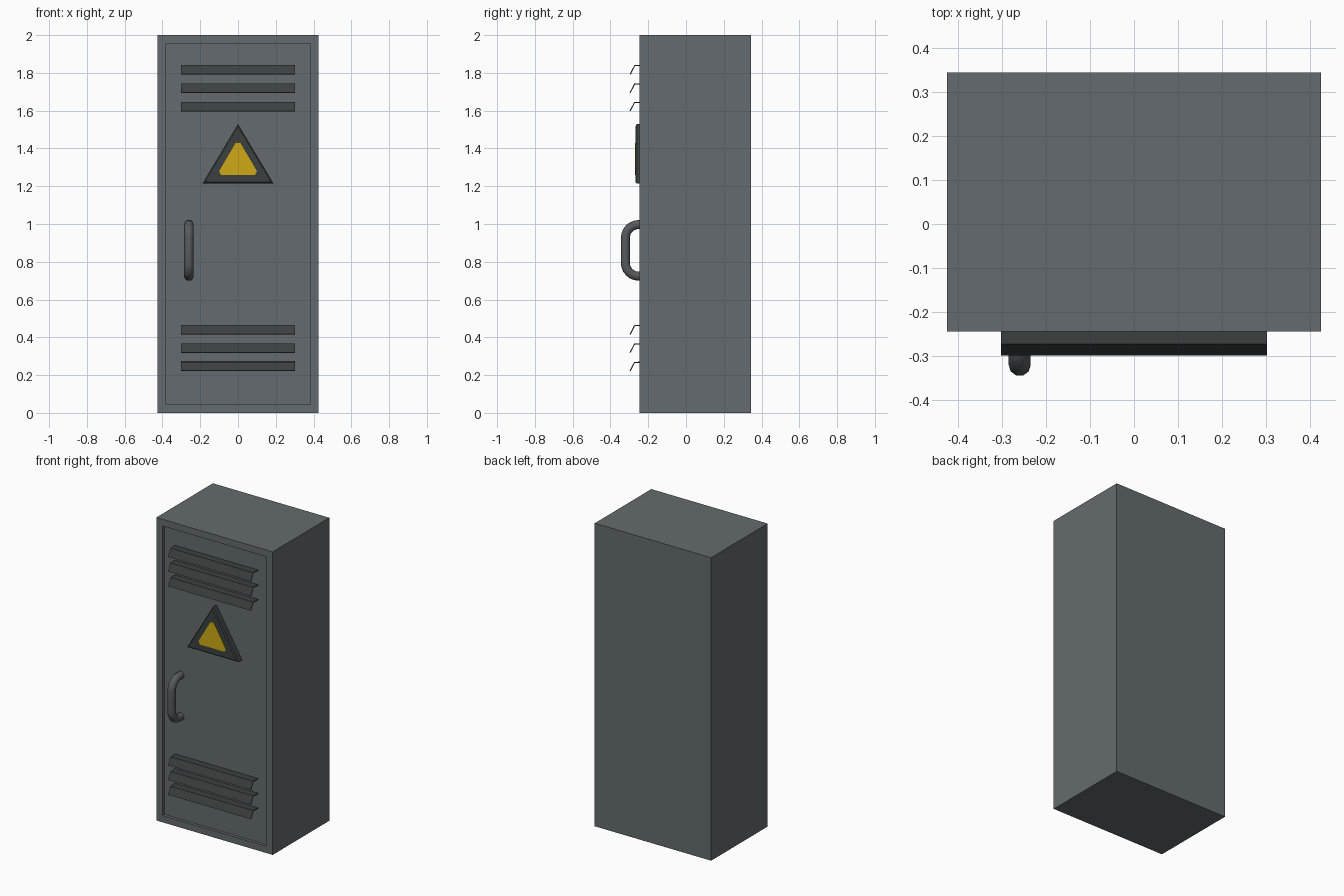
import bpy, bmesh, math
from mathutils import Vector

cube = bpy.data.objects.get("Cube")
if cube:
    bpy.data.objects.remove(cube, do_unlink=True)


def material(name, color):
    m = bpy.data.materials.new(name)
    m.use_nodes = True
    m.diffuse_color = (*color, 1)
    bsdf = m.node_tree.nodes["Principled BSDF"]
    bsdf.inputs["Base Color"].default_value = (*color, 1)
    bsdf.inputs["Roughness"].default_value = 0.6
    return m


steel = material("steel grey", (0.127, 0.147, 0.157))
dark = material("dark grey", (0.043, 0.051, 0.050))
grip = material("handle grey", (0.095, 0.105, 0.111))
yellow = material("warning yellow", (0.62, 0.40, 0.008))


def make_object(name, bm, mat):
    bmesh.ops.recalc_face_normals(bm, faces=bm.faces)
    mesh = bpy.data.meshes.new(name)
    bm.to_mesh(mesh)
    bm.free()
    mesh.materials.append(mat)
    obj = bpy.data.objects.new(name, mesh)
    bpy.context.collection.objects.link(obj)
    return obj


def prism(name, outline, start, depth, mat, bevel=0):
    """Extrude an (x, z) outline backwards from y = start."""
    bm = bmesh.new()
    face = bm.faces.new([bm.verts.new((x, start, z)) for x, z in outline])
    ext = bmesh.ops.extrude_face_region(bm, geom=[face], use_keep_orig=True)
    verts = [v for v in ext["geom"] if isinstance(v, bmesh.types.BMVert)]
    bmesh.ops.translate(bm, verts=verts, vec=(0, depth, 0))
    if bevel:
        edges = [e for e in bm.edges if all(abs(v.co.y - start) < 1e-5 for v in e.verts)]
        bmesh.ops.bevel(bm, geom=edges, offset=bevel, segments=1, affect='EDGES')
    return make_object(name, bm, mat)


# Cabinet with a recessed door panel in its front face
FRONT, BACK, HALF, DOOR = -0.245, 0.345, 0.425, -0.225
bm = bmesh.new()
bmesh.ops.create_cube(bm, size=1)
for v in bm.verts:
    v.co = (v.co.x * 2 * HALF, BACK if v.co.y > 0 else FRONT, v.co.z * 2 + 1)
bm.normal_update()
front = min(bm.faces, key=lambda f: f.calc_center_median().y)
bmesh.ops.inset_region(bm, faces=[front], thickness=0.063)
ext = bmesh.ops.extrude_face_region(bm, geom=[front])
verts = [v for v in ext["geom"] if isinstance(v, bmesh.types.BMVert)]
bmesh.ops.translate(bm, verts=verts, vec=(0, DOOR - FRONT, 0))
if front.is_valid:
    bmesh.ops.delete(bm, geom=[front], context='FACES_ONLY')
make_object("cabinet", bm, steel)


# Bent sheet louvres, three above and three below
def louvre(name, top):
    profile = [(DOOR + 0.002, top), (-0.272, top), (-0.296, top - 0.046)]
    bm = bmesh.new()
    rows = [[bm.verts.new((x, y, z)) for y, z in profile] for x in (-0.302, 0.302)]
    for i in range(len(profile) - 1):
        bm.faces.new((rows[0][i], rows[1][i], rows[1][i + 1], rows[0][i + 1]))
    obj = make_object(name, bm, dark)
    sheet = obj.modifiers.new("sheet thickness", 'SOLIDIFY')
    sheet.thickness = 0.006
    sheet.offset = 0


for group, top in (("upper", 1.838), ("lower", 0.462)):
    for i in range(3):
        louvre(f"{group}_louvre_{i + 1}", top - i * 0.097)

# Warning sign: bevelled triangle with a blunt-cornered yellow plate
prism("warning_sign", [(-0.188, 1.215), (0.188, 1.215), (0, 1.53)],
      -0.267, 0.045, dark, bevel=0.007)
half_plate = [(0.09, 1.26), (0.1, 1.28), (0.012, 1.43)]
plate = half_plate + [(-x, z) for x, z in reversed(half_plate)]
prism("warning_plate", plate, -0.269, 0.004, yellow)


# Handle: round tube swept along a rounded bracket path
def handle_path(y_out, z_low, z_high, radius, steps=6):
    pts = [Vector((0, DOOR + 0.01, z_low))]
    for zc, first in ((z_low + radius, -90), (z_high - radius, 0)):
        for i in range(steps + 1):
            a = math.radians(first + 90 * i / steps)
            pts.append(Vector((0, y_out + radius - radius * math.cos(a),
                               zc + radius * math.sin(a))))
    return pts + [Vector((0, DOOR + 0.01, z_high))]


path = handle_path(-0.321, 0.724, 0.997, 0.07)
SIDES, TUBE = 10, 0.025
bm = bmesh.new()
rings = []
for i, p in enumerate(path):
    along = (path[min(i + 1, len(path) - 1)] - path[max(i - 1, 0)]).normalized()
    across = Vector((1, 0, 0))
    other = along.cross(across)
    ring = []
    for k in range(SIDES):
        a = math.tau * k / SIDES
        offset = across * math.cos(a) + other * math.sin(a)
        ring.append(bm.verts.new(p + offset * TUBE + Vector((-0.26, 0, 0))))
    rings.append(ring)
for a, b in zip(rings, rings[1:]):
    for k in range(SIDES):
        n = (k + 1) % SIDES
        bm.faces.new((a[k], a[n], b[n], b[k]))
bm.faces.new(rings[0])
bm.faces.new(rings[-1])
handle = make_object("door_handle", bm, grip)
bpy.ops.object.select_all(action='DESELECT')
handle.select_set(True)
bpy.context.view_layer.objects.active = handle
bpy.ops.object.shade_smooth_by_angle(angle=math.radians(50))
